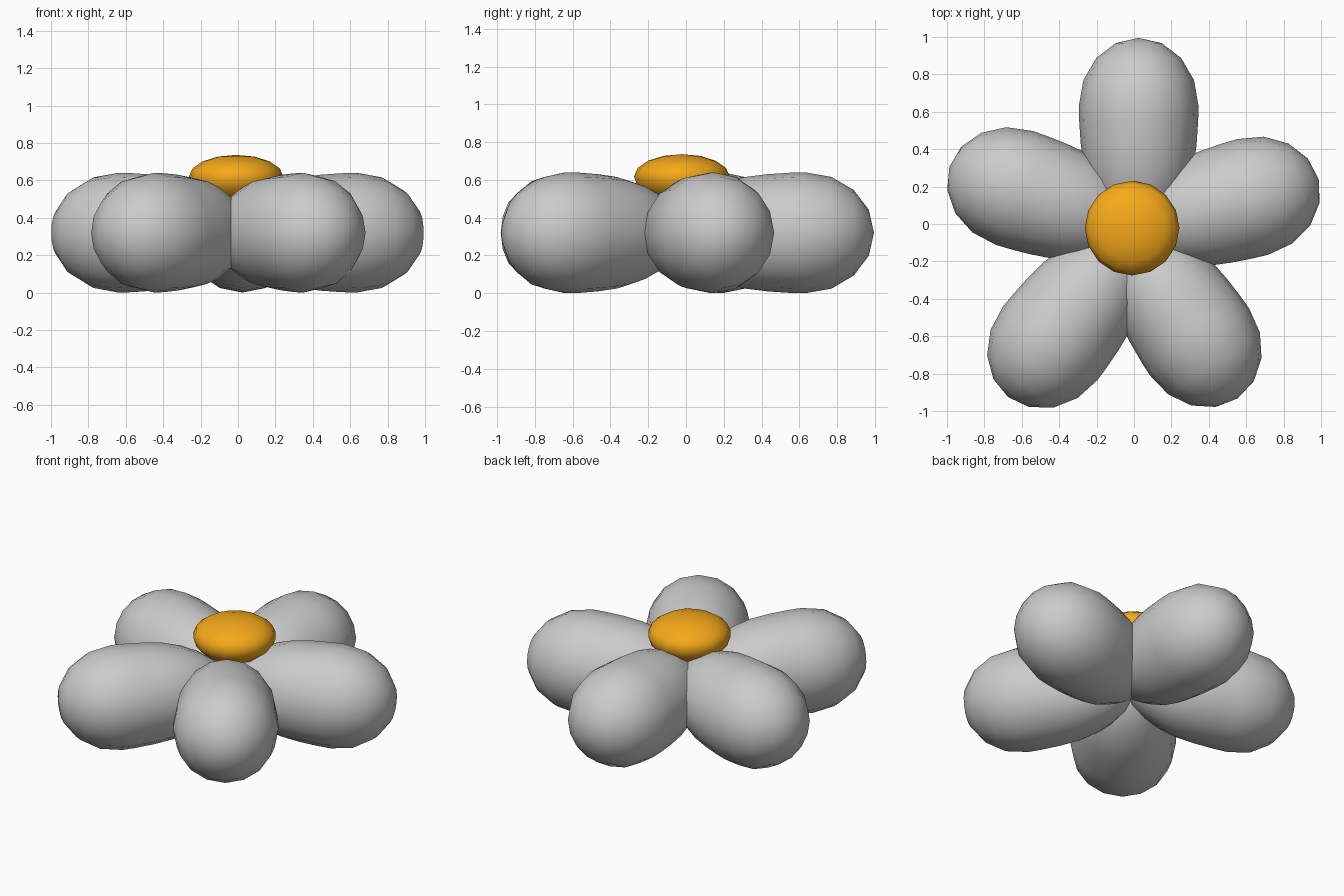
import bpy, bmesh
from math import sin, cos, pi, radians
from mathutils import Matrix, Vector

if "Cube" in bpy.data.objects:
    bpy.data.objects.remove(bpy.data.objects["Cube"])


def lathe(name, profile, matrix, sides=16):
    """Revolve (height, radius) points about local z; zero-radius ends close to a point."""
    bm = bmesh.new()
    rings = []
    for h, r in profile:
        if r == 0:
            rings.append([bm.verts.new((0, 0, h))] * sides)
        else:
            rings.append([bm.verts.new((r * cos(2 * pi * i / sides),
                                        r * sin(2 * pi * i / sides), h))
                          for i in range(sides)])
    for a, b in zip(rings, rings[1:]):
        for i in range(sides):
            j = (i + 1) % sides
            bm.faces.new(list(dict.fromkeys((a[i], a[j], b[j], b[i]))))
    bmesh.ops.recalc_face_normals(bm, faces=bm.faces)
    me = bpy.data.meshes.new(name)
    bm.to_mesh(me)
    bm.free()
    me.transform(matrix)
    me.shade_smooth()
    ob = bpy.data.objects.new(name, me)
    bpy.context.collection.objects.link(ob)
    return ob


# Petal: tapered inner half, rounded outer end (measured from its widest point)
R, TIP = 0.32, 0.365
petal_profile = [(-0.71, 0), (-0.69, 0.07), (-0.63, 0.155), (-0.53, 0.22), (-0.43, 0.265),
                 (-0.32, 0.295), (-0.2, 0.31), (-0.08, 0.318)]
petal_profile += [(TIP * sin(i * pi / 8), R * cos(i * pi / 8)) for i in range(4)]
petal_profile.append((TIP, 0))

# Five petals: position of widest point and heading, slightly irregular
petals = {
    "petal_back": (0.025, 0.63, 90),
    "petal_left": (-0.64, 0.193, 162),
    "petal_front_left": (-0.448, -0.638, 232),
    "petal_front_right": (0.35, -0.63, 304),
    "petal_right": (0.635, 0.145, 15),
}
for name, (x, y, angle) in petals.items():
    m = (Matrix.Translation((x, y, R)) @ Matrix.Rotation(radians(angle), 4, 'Z')
         @ Matrix.Rotation(pi / 2, 4, 'Y'))
    lathe(name, petal_profile, m)

# Flower centre: flattened golden button
button = []
for i in range(9):
    a = -pi / 2 + i * pi / 8
    h = 0.118 if a > 0 else 0.15
    button.append((h * sin(a), 0 if i in (0, 8) else 0.253 * cos(a)))
centre = lathe("flower_centre", button, Matrix.Translation((-0.01, -0.022, 0.618)))
gold = bpy.data.materials.new("gold")
gold.diffuse_color = (0.92, 0.4, 0.01, 1)
gold.use_nodes = True
gold.node_tree.nodes["Principled BSDF"].inputs["Base Color"].default_value = gold.diffuse_color
centre.data.materials.append(gold)
